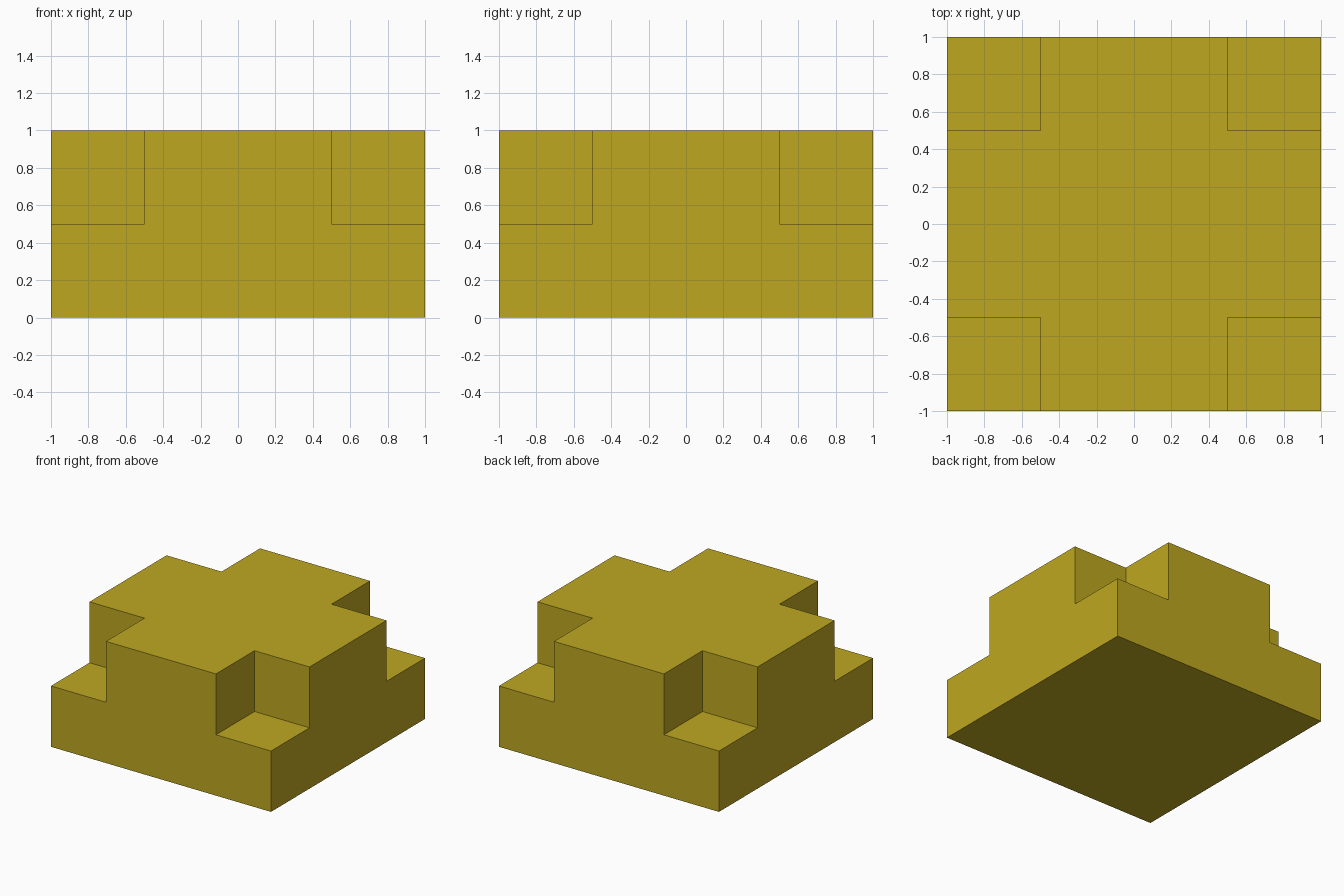
import bpy
import bmesh

default = bpy.data.objects.get("Cube")
if default:
    bpy.data.objects.remove(default, do_unlink=True)

STEP = 0.5       # height of each tier
CORNER = 0.5     # inner edge of the corner notches

# Mustard colour
mustard = bpy.data.materials.new("mustard yellow")
mustard.use_nodes = True
colour = (0.52, 0.39, 0.015, 1.0)
mustard.diffuse_color = colour
mustard.node_tree.nodes["Principled BSDF"].inputs["Base Color"].default_value = colour


def raise_faces(bm, faces, height, keep=False):
    """Extrude a face region upwards and return its new top faces."""
    out = bmesh.ops.extrude_face_region(bm, geom=faces, use_keep_orig=keep)["geom"]
    verts = [g for g in out if isinstance(g, bmesh.types.BMVert)]
    bmesh.ops.translate(bm, verts=verts, vec=(0, 0, height))
    return [g for g in out if isinstance(g, bmesh.types.BMFace)]


bm = bmesh.new()

# Three by three floor, with its inner lines on the notch edges
bmesh.ops.create_grid(bm, x_segments=3, y_segments=3, size=1.0)
for v in bm.verts:
    for axis in (0, 1):
        if abs(v.co[axis]) < 0.9:
            v.co[axis] = CORNER if v.co[axis] > 0 else -CORNER

# Full square slab, then the cross above it
top = raise_faces(bm, bm.faces[:], STEP, keep=True)
cross = []
for f in top:
    c = f.calc_center_median()
    if min(abs(c.x), abs(c.y)) < CORNER:
        cross.append(f)
raise_faces(bm, cross, STEP)

# Merge the flat areas into single faces
bmesh.ops.recalc_face_normals(bm, faces=bm.faces[:])
bmesh.ops.dissolve_limit(bm, angle_limit=0.01, verts=bm.verts[:], edges=bm.edges[:])
bmesh.ops.recalc_face_normals(bm, faces=bm.faces[:])

mesh = bpy.data.meshes.new("notched_block")
bm.to_mesh(mesh)
bm.free()
mesh.materials.append(mustard)
block = bpy.data.objects.new("notched_block", mesh)
bpy.context.collection.objects.link(block)
